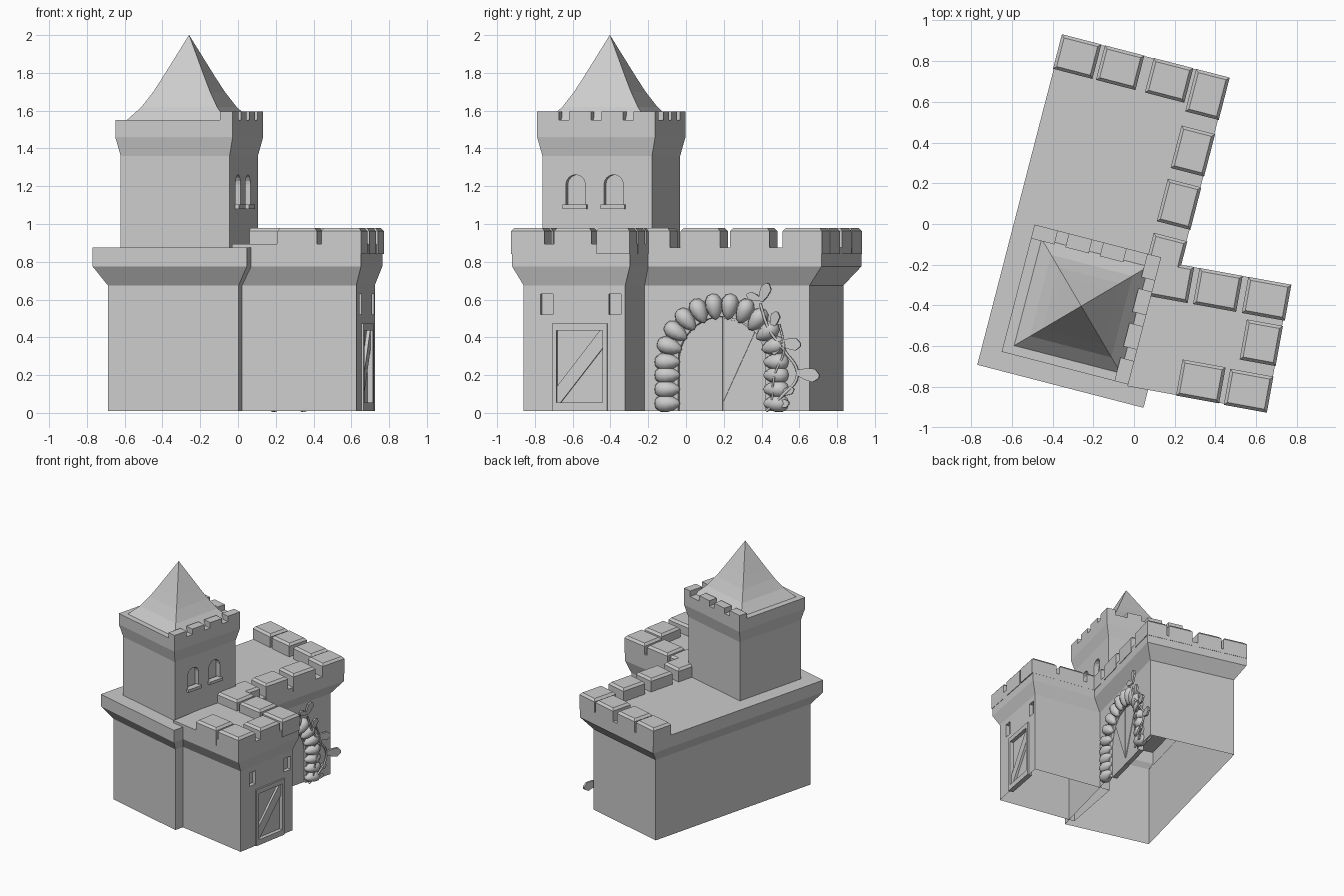
import bpy, bmesh, math
from mathutils import Vector, Matrix

if "Cube" in bpy.data.objects:
    bpy.data.objects.remove(bpy.data.objects["Cube"])

MAIN, WING = -math.radians(14.5), -math.radians(10.3)   # yaw of the two building parts
stone = bpy.data.materials.new("light grey stone")
stone.diffuse_color = (0.6, 0.6, 0.6, 1)
stone.use_nodes = True
stone.node_tree.nodes["Principled BSDF"].inputs["Base Color"].default_value = stone.diffuse_color


def finish(name, bm, yaw, smooth=False):
    bmesh.ops.recalc_face_normals(bm, faces=bm.faces[:])
    me = bpy.data.meshes.new(name)
    bm.to_mesh(me)
    bm.free()
    me.materials.append(stone)
    for p in me.polygons:
        p.use_smooth = smooth
    ob = bpy.data.objects.new(name, me)
    bpy.context.collection.objects.link(ob)
    ob.rotation_euler.z = yaw
    return ob


def stack(name, levels, yaw):
    """Loft rectangles (z, u0, u1, v0, v1) into a closed solid."""
    bm = bmesh.new()
    rings = [[bm.verts.new(p) for p in ((a, c, z), (b, c, z), (b, d, z), (a, d, z))]
             for z, a, b, c, d in levels]
    for r, s in zip(rings, rings[1:]):
        for i in range(4):
            j = (i + 1) % 4
            bm.faces.new((r[i], r[j], s[j], s[i]))
    bm.faces.new(rings[0])
    bm.faces.new(rings[-1])
    return finish(name, bm, yaw)


def prism(name, pts, u0, u1, yaw):
    """Extrude a (v, z) outline along u."""
    bm = bmesh.new()
    a = [bm.verts.new((u0, v, z)) for v, z in pts]
    b = [bm.verts.new((u1, v, z)) for v, z in pts]
    bm.faces.new(a)
    bm.faces.new(b)
    for i in range(len(a)):
        j = (i + 1) % len(a)
        bm.faces.new((a[i], a[j], b[j], b[i]))
    return finish(name, bm, yaw)


def rect(v0, v1, z0, z1):
    return [(v0, z0), (v1, z0), (v1, z1), (v0, z1)]


def arch(v, r, z0, spring, n=12):
    return [(v - r, z0), (v + r, z0)] + [
        (v + r * math.cos(math.pi * i / n), spring + r * math.sin(math.pi * i / n)) for i in range(n + 1)]


def cut(ob, cutter):
    cutter.hide_render = True
    m = ob.modifiers.new("cut", 'BOOLEAN')
    m.operation, m.solver, m.object = 'DIFFERENCE', 'EXACT', cutter
    bpy.context.view_layer.update()
    bpy.context.view_layer.objects.active = ob
    bpy.ops.object.modifier_apply(modifier=m.name)
    bpy.data.objects.remove(cutter)


def open_bottom(ob):
    """Remove the lowest, downward faces so the shell is hollow."""
    bm = bmesh.new()
    bm.from_mesh(ob.data)
    low = min(v.co.z for v in bm.verts) + 0.001
    bmesh.ops.delete(bm, geom=[f for f in bm.faces if all(v.co.z < low for v in f.verts)], context='FACES')
    bm.to_mesh(ob.data)
    bm.free()


def merlon(name, u, v, su, sv, yaw):
    a, b, e = su / 2, sv / 2, 0.015
    stack(name, [(0.84, u - a, u + a, v - b, v + b), (0.962, u - a, u + a, v - b, v + b),
                 (0.98, u - a + e, u + a - e, v - b + e, v + b - e)], yaw)


# main hall, wing and tower bodies with flared cornices
hall = stack("main_hall", [(0.01, -0.506, 0.209, -0.795, 0.73), (0.675, -0.506, 0.209, -0.795, 0.73),
                           (0.775, -0.572, 0.271, -0.862, 0.811), (0.875, -0.572, 0.271, -0.862, 0.811)], MAIN)
wing = stack("gate_wing", [(0.01, 0.11, 0.77, -0.734, -0.187), (0.675, 0.11, 0.77, -0.734, -0.187),
                           (0.775, 0.11, 0.805, -0.789, -0.156), (0.895, 0.11, 0.805, -0.789, -0.156)], WING)
tower = stack("tower", [(0.86, -0.448, 0.147, -0.747, -0.148), (1.36, -0.448, 0.147, -0.747, -0.148),
                        (1.46, -0.472, 0.17, -0.77, -0.125), (1.55, -0.472, 0.17, -0.77, -0.125)], MAIN)

# concave pyramid roof
stack("tower_roof", [(z, -0.15 - 0.275 * t, -0.15 + 0.275 * t, -0.455 - 0.275 * t, -0.455 + 0.275 * t)
                     for z, t in ((1.545, 1), (1.62, 0.75), (1.70, 0.565), (1.78, 0.41), (2.0, 0.002))], MAIN)

# hall battlements along the back and right edges
for u in (-0.476, -0.258, -0.01):
    merlon("hall_merlon", u, 0.726, 0.2, 0.175, MAIN)
for v in (0.706, 0.419, 0.149, -0.125):
    merlon("hall_merlon", 0.19, v, 0.17, 0.215, MAIN)
# wing battlements
for u, v in ((0.221, -0.245), (0.463, -0.245), (0.706, -0.245), (0.719, -0.462), (0.461, -0.702), (0.7, -0.705)):
    merlon("wing_merlon", u, v, 0.215 if v != -0.462 else 0.18, 0.18 if v != -0.462 else 0.2, WING)

# small tower battlements on the back and right
for i in range(4):
    v = -0.77 + 0.1755 * i
    stack("tower_merlon", [(z, 0.10, 0.17, v, v + 0.1185) for z in (1.53, 1.595)], MAIN)
    if i < 3:
        u = -0.472 + 0.1745 * i
        stack("tower_merlon", [(z, u, u + 0.1185, -0.195, -0.125) for z in (1.53, 1.595)], MAIN)

# arched tower windows with sills
for v in (-0.566, -0.358):
    cut(tower, prism("window_cutter", arch(v, 0.053, 1.09, 1.208, 8), 0.105, 0.2, MAIN))
    prism("window_sill", rect(v - 0.065, v + 0.065, 1.08, 1.103), 0.12, 0.17, MAIN)

# wing slit windows and braced door
for v in (-0.609, -0.242):
    cut(wing, prism("slit_cutter", rect(v - 0.033, v + 0.033, 0.52, 0.63), 0.738, 0.85, WING))
cut(wing, prism("door_cutter", rect(-0.572, -0.29, 0.02, 0.465), 0.752, 0.85, WING))
for name, r in (("door_post", rect(-0.58, -0.555, 0.01, 0.473)), ("door_post", rect(-0.307, -0.282, 0.01, 0.473)),
                ("door_rail", rect(-0.555, -0.307, 0.435, 0.473)), ("door_rail", rect(-0.555, -0.307, 0.01, 0.055)),
                ("door_brace", [(-0.555, 0.055), (-0.535, 0.055), (-0.307, 0.345),
                                (-0.307, 0.435), (-0.325, 0.435), (-0.555, 0.14)])):
    prism(name, r, 0.742, 0.77 if name == "door_brace" else 0.782, WING)

# great gate: recess and two leaves, each with a raised inner panel under a diagonal
GV, SP = 0.25, 0.27
cut(hall, prism("gate_cutter", arch(GV, 0.24, -0.05, SP, 16), 0.155, 0.3, MAIN))
for s in (-1, 1):
    pts = [(GV + s * 0.002, 0.01), (GV + s * 0.238, 0.01)] + [
        (GV + s * 0.238 * math.cos(t), SP + 0.238 * math.sin(t)) for t in [math.pi / 20 * i for i in range(10)]]
    prism("gate_leaf", pts + [(GV + s * 0.002, SP + 0.238)], 0.15, 0.188, MAIN)
    prism("gate_brace", [(GV + s * 0.004, 0.06), (GV + s * 0.004, 0.5), (GV + s * 0.1, 0.48),
                         (GV + s * 0.175, 0.425)], 0.18, 0.193, MAIN)


# egg-shaped voussoirs around the gate, wider and blunter outside
def voussoir(v, z, ang):
    bm = bmesh.new()
    bmesh.ops.create_uvsphere(bm, u_segments=8, v_segments=6, radius=1)
    for p in bm.verts:
        k = 1 + 0.28 * p.co.z
        p.co = Vector((p.co.x * 0.05 * k, p.co.y * 0.046 * k, p.co.z * 0.07))
    # local z becomes the radial direction in the wall plane
    rad = Vector((0, math.cos(ang), math.sin(ang)))
    tan = Vector((0, -math.sin(ang), math.cos(ang)))
    m = Matrix((Vector((1, 0, 0)), tan, rad)).transposed().to_4x4()
    bm.transform(Matrix.Translation((0.212, v, z)) @ m)
    finish("gate_arch_stone", bm, MAIN, True)


for i in range(12):
    a = math.pi * i / 11
    voussoir(GV + 0.297 * math.cos(a), SP + 0.295 * math.sin(a), a)
for s in (-1, 1):
    for i in range(3):
        voussoir(GV + s * 0.297, 0.05 + 0.075 * i, 0 if s > 0 else math.pi)


# climbing vine stems
def stem(name, pts, r):
    cu = bpy.data.curves.new(name, 'CURVE')
    cu.dimensions, cu.bevel_depth, cu.bevel_resolution, cu.resolution_u = '3D', r, 1, 6
    sp = cu.splines.new('BEZIER')
    sp.bezier_points.add(len(pts) - 1)
    for b, p in zip(sp.bezier_points, pts):
        b.co = p
        b.handle_left_type = b.handle_right_type = 'AUTO'
    cu.materials.append(stone)
    ob = bpy.data.objects.new(name, cu)
    bpy.context.collection.objects.link(ob)
    ob.rotation_euler.z = MAIN


stem("vine_stem", [(0.23, 0.50, 0.01), (0.25, 0.59, 0.09), (0.235, 0.67, 0.2), (0.24, 0.6, 0.33),
                   (0.25, 0.52, 0.44), (0.25, 0.47, 0.58)], 0.008)
stem("vine_stem", [(0.24, 0.53, 0.03), (0.255, 0.55, 0.2), (0.25, 0.6, 0.33), (0.23, 0.57, 0.47)], 0.006)


def leaf(v, z, ang, size):
    """Folded, thick pointed leaf in the wall plane."""
    outline = ((0, -0.12), (0.5, -0.3), (1, -0.36), (1.3, -0.1), (1.3, 0.1), (1, 0.36), (0.5, 0.3), (0, 0.12))
    c, s = math.cos(ang), math.sin(ang)
    bm = bmesh.new()
    rows = [[bm.verts.new((0.23 + t + 0.1 * size * x, v + size * (x * c - y * s), z + size * (x * s + y * c)))
             for x, y in outline] for t in (0, 0.015)]
    bm.faces.new(rows[0])
    bm.faces.new(rows[1])
    for i in range(8):
        j = (i + 1) % 8
        bm.faces.new((rows[0][i], rows[0][j], rows[1][j], rows[1][i]))
    finish("vine_leaf", bm, MAIN)


for v, z, deg, size in ((0.665, 0.215, -10, 0.1), (0.575, 0.37, -5, 0.09), (0.47, 0.59, 65, 0.08),
                        (0.47, 0.6, 160, 0.06), (0.53, 0.45, 70, 0.07), (0.58, 0.1, 20, 0.06),
                        (0.55, 0.04, 10, 0.06), (0.54, 0.31, 60, 0.06)):
    leaf(v, z, math.radians(deg), size)

# the buildings are hollow shells, open underneath
for ob in (hall, wing, tower):
    open_bottom(ob)
